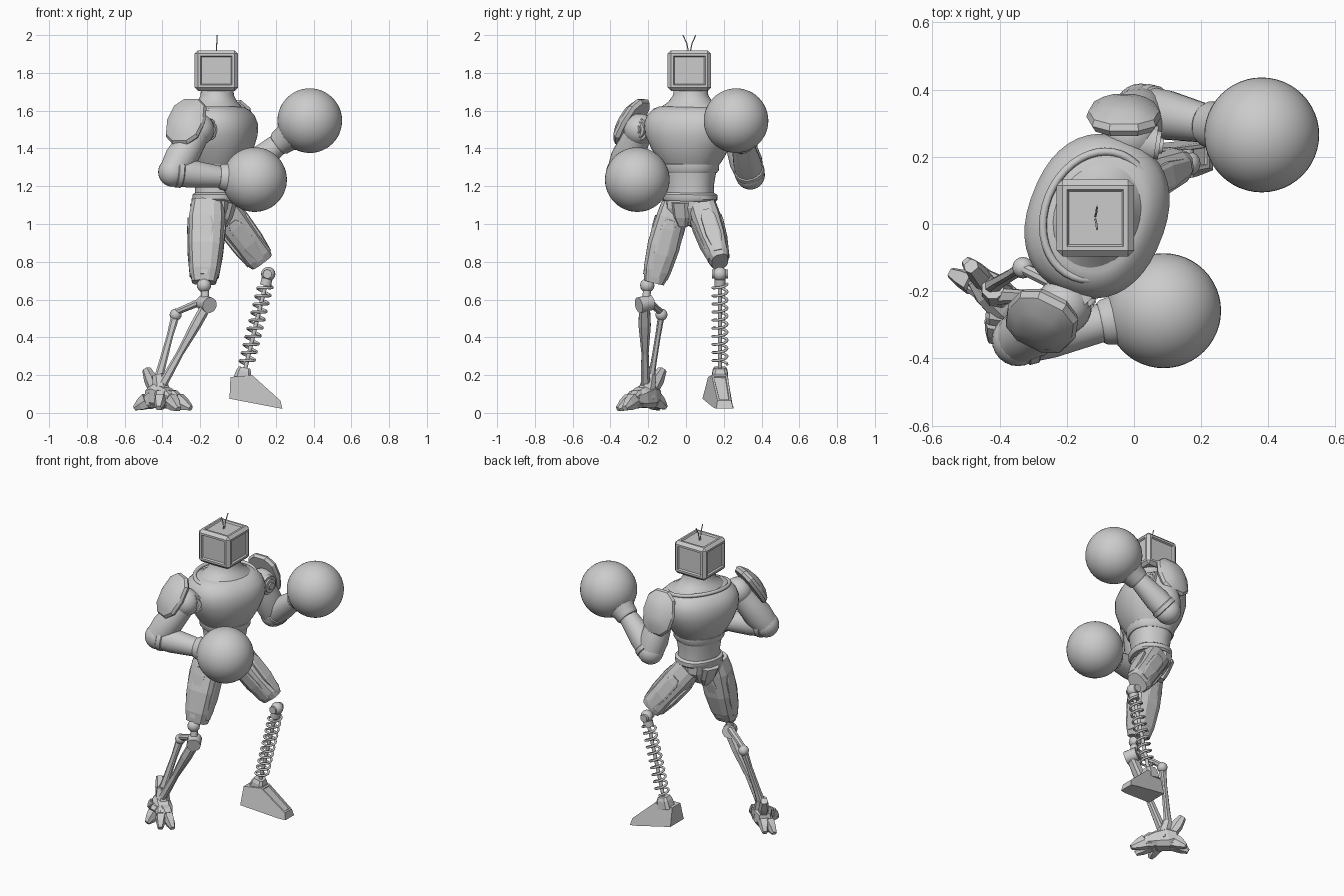
import bpy, bmesh, math
from mathutils import Vector as V

cube = bpy.data.objects.get("Cube")
if cube:
    bpy.data.objects.remove(cube)

grey = bpy.data.materials.new("plain_grey")
grey.use_nodes = True
colour = (0.6, 0.6, 0.6, 1)
grey.diffuse_color = colour
grey.node_tree.nodes["Principled BSDF"].inputs["Base Color"].default_value = colour


def finish(name, bm, smooth=35):
    bmesh.ops.recalc_face_normals(bm, faces=bm.faces)
    me = bpy.data.meshes.new(name)
    bm.to_mesh(me)
    bm.free()
    me.materials.append(grey)
    ob = bpy.data.objects.new(name, me)
    bpy.context.collection.objects.link(ob)
    if smooth:
        bpy.ops.object.select_all(action='DESELECT')
        ob.select_set(True)
        bpy.context.view_layer.objects.active = ob
        bpy.ops.object.shade_smooth_by_angle(angle=math.radians(smooth))
    return ob


def loft(name, p0, p1, rings, hint=(0, 0, 1), n=24, power=2, smooth=35):
    """Rings of (t, half size along hint, half size across it) from p0 to p1."""
    p0, p1 = V(p0), V(p1)
    w = (p1 - p0).normalized()
    h = V(hint)
    h = (h - w * h.dot(w)).normalized()
    k = h.cross(w)
    bm = bmesh.new()
    loops = []
    for t, a, b in rings:
        loop = []
        for i in range(n):
            ang = 2 * math.pi * (i + 0.5) / n
            c, s = math.cos(ang), math.sin(ang)
            c = math.copysign(abs(c) ** (2 / power), c)
            s = math.copysign(abs(s) ** (2 / power), s)
            loop.append(bm.verts.new(p0.lerp(p1, t) + h * a * c + k * b * s))
        loops.append(loop)
    for la, lb in zip(loops, loops[1:]):
        for i in range(n):
            j = (i + 1) % n
            bm.faces.new((la[i], la[j], lb[j], lb[i]))
    bm.faces.new(loops[0])
    bm.faces.new(loops[-1])
    return finish(name, bm, smooth)


def rod(name, p0, p1, r0, r1=None, n=12, smooth=35):
    r1 = r0 if r1 is None else r1
    hint = (0, 1, 0) if abs((V(p1) - V(p0)).normalized().y) < 0.9 else (0, 0, 1)
    return loft(name, p0, p1, [(0, r0, r0), (1, r1, r1)], hint, n, 2, smooth)


def ball(name, c, r, n=24):
    bm = bmesh.new()
    bmesh.ops.create_uvsphere(bm, u_segments=n, v_segments=n // 2, radius=r)
    bmesh.ops.translate(bm, verts=bm.verts, vec=c)
    return finish(name, bm, 60)


def tube(name, pts, r, cyclic=False):
    cu = bpy.data.curves.new(name, 'CURVE')
    cu.dimensions = '3D'
    cu.bevel_depth, cu.bevel_resolution = r, 2
    cu.use_fill_caps = True
    sp = cu.splines.new('POLY')
    sp.points.add(len(pts) - 1)
    for p, co in zip(sp.points, pts):
        p.co = (*co, 1)
    sp.use_cyclic_u = cyclic
    cu.materials.append(grey)
    ob = bpy.data.objects.new(name, cu)
    bpy.context.collection.objects.link(ob)


# Head: chamfered box with framed panels, and two feelers
bm = bmesh.new()
bmesh.ops.create_cube(bm, size=1)
bmesh.ops.scale(bm, vec=(0.23, 0.23, 0.215), verts=bm.verts)
bmesh.ops.bevel(bm, geom=bm.edges[:], offset=0.018, segments=1, affect='EDGES')
panels = [f for f in bm.faces if f.calc_area() > 0.02 and f.normal.z > -0.5]
bmesh.ops.inset_individual(bm, faces=panels, thickness=0.018, depth=0)
bmesh.ops.inset_individual(bm, faces=panels, thickness=0.008, depth=-0.01)
bmesh.ops.translate(bm, verts=bm.verts, vec=(-0.115, 0.018, 1.812))
finish("head", bm, 0)
for side in (-1, 1):
    root, tip = V((-0.115, 0.018 + 0.005 * side, 1.91)), V((-0.11, 0.018 + 0.034 * side, 2))
    tube("feeler", [root, root.lerp(tip, 0.5) - V((0, 0.006 * side, 0)), tip], 0.003)

# Torso, turned towards its right
across = V((0.37, 0.93, 0))
front = V((0.93, -0.37, 0))
base, top = V((-0.11, 0.02, 1.12)), V((-0.11, 0.025, 1.72))


def body(name, rows, power=2.3):
    lo, hi = rows[0][0], rows[-1][0]
    at = lambda z: base.lerp(top, (z - base.z) / (top.z - base.z))
    return loft(name, at(lo), at(hi), [((z - lo) / (hi - lo), a, b) for z, a, b in rows],
                across, 40, power, 40)


body("neck", [(1.58, .2, .15), (1.615, .165, .13), (1.645, .12, .105), (1.68, .095, .088), (1.71, .09, .085)], 2)
body("chest", [(1.31, .15, .135), (1.34, .17, .155), (1.4, .205, .185), (1.47, .238, .203),
               (1.53, .245, .203), (1.575, .23, .185), (1.605, .2, .155), (1.62, .17, .13)])
body("rib_band", [(1.27, .138, .128), (1.285, .15, .138), (1.315, .152, .14), (1.325, .14, .13)])
body("waist", [(1.13, .13, .112), (1.2, .125, .112), (1.3, .14, .128)])
body("belt", [(1.12, .135, .118), (1.13, .145, .125), (1.155, .145, .125), (1.165, .13, .115)])
ring = []
for i in range(40):
    c, s = math.cos(i * math.pi / 20), math.sin(i * math.pi / 20)
    ring.append(V((-0.11, 0.025, 1.605 - 0.02 * c)) + across * 0.195 * s + front * 0.155 * c)
tube("collar_rim", ring, 0.012, True)

# Pelvis and crotch guard
loft("pelvis", (-0.125, 0.02, 1.14), (-0.12, 0.02, 0.99),
     [(0, .13, .11), (.4, .13, .105), (.75, .09, .08), (1, .045, .05)], across, 10, 3, 0)
loft("crotch_guard", (-0.06, -0.02, 1.12), (-0.09, -0.01, 0.99),
     [(0, .05, .05), (.6, .045, .045), (1, .025, .03)], across, 8, 4, 0)
loft("seat_guard", (-0.2, 0.05, 1.12), (-0.16, 0.04, 0.99),
     [(0, .06, .05), (.6, .05, .045), (1, .025, .03)], across, 8, 4, 0)


# Thighs: faceted armour with raised panels around it
def thigh(name, p0, p1, rows, hint):
    loft(name, p0, p1, rows, hint, 12, 2.8, 0)
    p0, p1 = V(p0), V(p1)
    w = (p1 - p0).normalized()
    h = (V(hint) - w * V(hint).dot(w)).normalized()
    k = h.cross(w)
    for out, flat, pick in ((h, k, 1), (-h, k, 1), (k, h, 2), (-k, h, 2)):
        a = p0.lerp(p1, .22) + out * rows[1][pick] * 0.93
        b = p0.lerp(p1, .93) + out * rows[-1][pick] * 0.97
        loft(name + "_panel", a, b, [(0, .022, .012), (.15, .04, .016), (.6, .042, .02), (1, .024, .014)],
             flat, 8, 5, 0)


thigh("right_thigh", (-0.16, -0.055, 1.12), (-0.18, -0.17, 0.69),
      [(0, .07, .085), (.2, .08, .098), (.55, .088, .095), (.85, .075, .08), (1, .055, .065)], (0, 1, 0))
thigh("left_thigh", (-0.09, 0.085, 1.09), (0.125, 0.18, 0.8),
      [(0, .075, .085), (.25, .078, .085), (.6, .073, .08), (.9, .058, .078), (1, .045, .065)], (0, 1, 0))

# Right lower leg: knee chain, pivot and twin struts
ball("right_knee", (-0.18, -0.205, 0.675), 0.038, 16)
rod("knee_link", (-0.18, -0.2, 0.7), (-0.17, -0.215, 0.57), 0.022)
rod("knee_pivot", (-0.185, -0.185, 0.585), (-0.15, -0.25, 0.57), 0.042, n=16)
rod("pivot_bar", (-0.17, -0.21, 0.6), (-0.325, -0.135, 0.535), 0.022, 0.018, 8, 0)
ball("rear_pivot", (-0.33, -0.13, 0.52), 0.032, 16)
loft("front_strut", (-0.165, -0.22, 0.57), (-0.4, -0.215, 0.15),
     [(0, .03, .03), (.25, .034, .03), (.6, .02, .02), (1, .026, .026)], (0, 1, 0), 8, 3, 0)
loft("rear_strut", (-0.33, -0.13, 0.52), (-0.43, -0.19, 0.15),
     [(0, .018, .024), (.3, .015, .018), (.7, .016, .022), (1, .024, .026)], (0, 1, 0), 8, 3, 0)

# Right foot: clawed, pointing diagonally
loft("clawed_foot", (-0.47, -0.155, 0.1), (-0.34, -0.28, 0.07),
     [(0, .035, .035), (.3, .07, .055), (.7, .055, .06), (1, .035, .05)], (0, 0, 1), 8, 3, 0)
rod("ankle", (-0.42, -0.19, 0.2), (-0.4, -0.215, 0.08), 0.035, 0.055, 8, 0)
for tip in ((-0.25, -0.325, 0.025), (-0.315, -0.36, 0.02), (-0.42, -0.35, 0.025), (-0.545, -0.145, 0.025), (-0.5, -0.11, 0.03)):
    knuckle = V((-0.4, -0.22, 0.09)).lerp(V(tip), 0.55) + V((0, 0, 0.01))
    loft("toe", (-0.4, -0.22, 0.09), knuckle, [(0, .04, .04), (.7, .05, .034), (1, .036, .03)], n=8, power=4, smooth=0)
    loft("claw", knuckle, tip, [(0, .045, .034), (.5, .034, .028), (1, .014, .016)], n=6, power=3, smooth=0)
loft("spur", (-0.43, -0.19, 0.1), (-0.485, -0.125, 0.23), [(0, .03, .03), (.6, .036, .03), (1, .022, .022)], n=6, power=3, smooth=0)

# Left lower leg: spring around a rod
knee, ankle = V((0.16, 0.18, 0.735)), V((0.035, 0.18, 0.22))
ball("left_knee", knee, 0.038, 16)
rod("knee_cap", knee + V((-0.005, -0.042, 0)), knee + V((-0.005, 0.042, 0)), 0.024)
rod("spring_rod", knee, ankle, 0.011)
axis = (ankle - knee).normalized()
u = V((0, 1, 0))
v = axis.cross(u)
turns, steps = 10, 14
coil = []
for i in range(turns * steps + 1):
    ang = 2 * math.pi * i / steps
    at = knee.lerp(ankle, 0.1 + 0.83 * i / (turns * steps))
    coil.append(at + (u * math.cos(ang) + v * math.sin(ang)) * 0.038)
tube("spring", coil, 0.007)
rod("spring_top", knee.lerp(ankle, .05), knee.lerp(ankle, .12), 0.03)
loft("ankle_socket", (0.035, 0.18, 0.24), (0.02, 0.18, 0.17), [(0, .032, .032), (.3, .042, .042), (1, .046, .05)], (0, 1, 0), 8, 4, 0)

# Left foot: wedge boot drawn from its side profile
bm = bmesh.new()
profile = [(-0.04, 0.19, .042), (0.075, 0.2, .042), (0.225, 0.065, .036),
           (0.235, 0.022, .045), (0.19, 0.03, .055), (-0.045, 0.075, .07)]
sides = []
for s in (-1, 1):
    sides.append([bm.verts.new((x, 0.165 + 0.17 * x + s * w, z)) for x, z, w in profile])
    bm.faces.new(sides[-1])
for i in range(len(profile)):
    j = (i + 1) % len(profile)
    f = bm.faces.new((sides[0][i], sides[0][j], sides[1][j], sides[1][i]))
    if i == 1:
        instep = f
bmesh.ops.recalc_face_normals(bm, faces=bm.faces)
bmesh.ops.inset_individual(bm, faces=[instep], thickness=0.014, depth=0)
bmesh.ops.inset_individual(bm, faces=[instep], thickness=0.003, depth=-0.008)
finish("left_boot", bm, 0)


# Arms: shoulder, joint disc, shield, upper arm, forearm and round glove
def arm(side, shoulder, disc, disc_n, shield, shield_n, elbow, wrist, glove):
    shoulder, disc, shield, elbow, wrist, glove = map(V, (shoulder, disc, shield, elbow, wrist, glove))
    dn, sn = V(disc_n).normalized(), V(shield_n).normalized()
    ball(side + "_shoulder", shoulder, 0.085)
    for r, out in ((.062, .0), (.046, .012), (.025, .022)):
        rod(side + "_joint_disc", disc - dn * 0.05, disc + dn * out, r, r * 0.93, 20)
    loft(side + "_shield", shield - sn * 0.035, shield + sn * 0.04,
         [(0, .135, .1), (.25, .145, .112), (.5, .135, .105), (.85, .085, .07), (1, .035, .03)], n=10, power=2.5, smooth=25)
    loft(side + "_upper_arm", shoulder, elbow,
         [(0, .07, .07), (.35, .08, .08), (.7, .088, .085), (1, .075, .075)], n=20)
    ball(side + "_elbow", elbow, 0.078)
    loft(side + "_elbow_band", elbow.lerp(wrist, .05), elbow.lerp(wrist, .22),
         [(0, .07, .07), (.2, .081, .081), (.8, .08, .08), (1, .07, .07)], n=20)
    loft(side + "_forearm", elbow, wrist, [(0, .074, .074), (.4, .074, .074), (1, .058, .058)], n=20)
    loft(side + "_cuff", wrist, glove, [(0, .06, .06), (.06, .068, .068), (.25, .074, .074), (.5, .115, .115), (.7, .14, .14)], n=32, smooth=50)
    ball(side + "_glove", glove, 0.171, 48)


arm("right", (-0.21, -0.245, 1.5), (-0.15, -0.245, 1.5), (0.7, -0.7, 0),
    (-0.28, -0.3, 1.55), (-0.35, -0.7, 0.5), (-0.345, -0.345, 1.275), (-0.1, -0.295, 1.25), (0.088, -0.258, 1.235))
arm("left", (-0.01, 0.265, 1.49), (0.065, 0.235, 1.5), (1, -0.15, 0),
    (-0.03, 0.335, 1.53), (0.0, 0.93, 0.3), (0.02, 0.34, 1.26), (0.21, 0.3, 1.42), (0.38, 0.265, 1.547))
